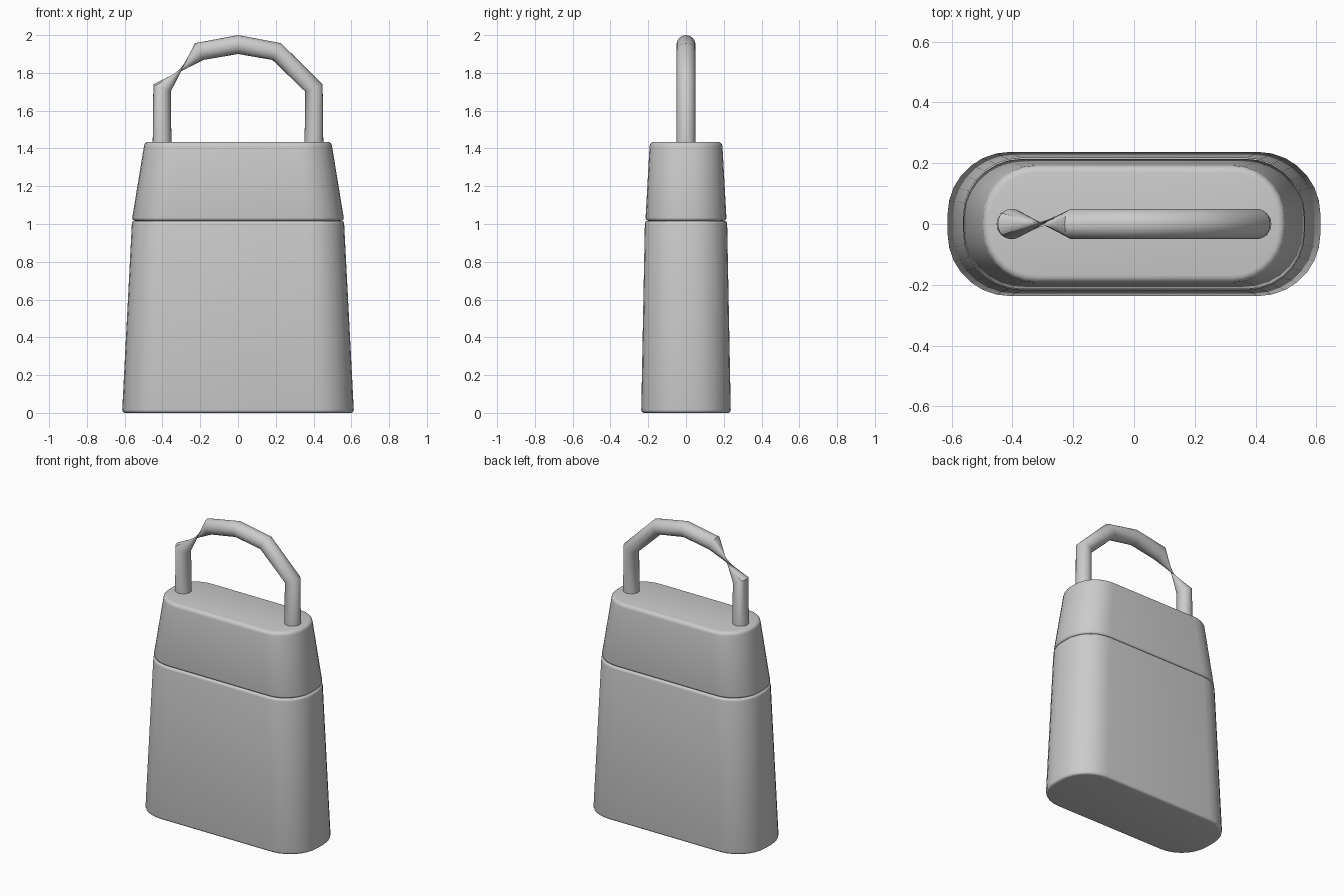
import bpy, bmesh, math
from mathutils import Vector

if "Cube" in bpy.data.objects:
    bpy.data.objects.remove(bpy.data.objects["Cube"])


def finish(name, bm, angle=40):
    bmesh.ops.recalc_face_normals(bm, faces=bm.faces)
    mesh = bpy.data.meshes.new(name)
    bm.to_mesh(mesh)
    bm.free()
    ob = bpy.data.objects.new(name, mesh)
    bpy.context.collection.objects.link(ob)
    bpy.ops.object.select_all(action='DESELECT')
    ob.select_set(True)
    bpy.context.view_layer.objects.active = ob
    bpy.ops.object.shade_smooth_by_angle(angle=math.radians(angle))
    return ob


def skin(bm, rings):
    for a, b in zip(rings, rings[1:]):
        n = len(a)
        for i in range(n):
            j = (i + 1) % n
            # triangles keep the twisted span well defined
            bm.faces.new((a[i], a[j], b[j]))
            bm.faces.new((a[i], b[j], b[i]))
    bm.faces.new(rings[0][::-1])
    bm.faces.new(rings[-1])


def outline(hx, hy, r, seg=7):
    pts = []
    for k, (sx, sy) in enumerate(((1, 1), (-1, 1), (-1, -1), (1, -1))):
        for i in range(seg + 1):
            a = math.pi / 2 * (k + i / seg)
            pts.append((sx * (hx - r) + r * math.cos(a),
                        sy * (hy - r) + r * math.sin(a)))
    return pts


def tapered_block(name, low, high, z0, z1, b0, b1, steps=4):
    # rounded block between two outlines, with rounded rims b0 and b1
    bm = bmesh.new()
    levels = []
    for i in range(steps + 1):
        a = math.pi / 2 * i / steps
        levels.append((low, b0 * (1 - math.sin(a)), z0 + b0 * (1 - math.cos(a))))
    for i in range(steps + 1):
        a = math.pi / 2 * i / steps
        levels.append((high, b1 * (1 - math.cos(a)), z1 - b1 * (1 - math.sin(a))))
    rings = [[bm.verts.new((x, y, z)) for x, y in outline(s[0] - d, s[1] - d, s[2] - d)]
             for s, d, z in levels]
    skin(bm, rings)
    return finish(name, bm)


# Lower body and lid
tapered_block("body", (0.613, 0.237, 0.205), (0.562, 0.218, 0.19), 0.0, 1.017, 0.016, 0.016)
tapered_block("lid", (0.56, 0.214, 0.19), (0.498, 0.193, 0.175), 1.017, 1.435, 0.016, 0.024)

# Handle: angular arch of round tube, with a half twist in the left span
path = [Vector((x, 0, z)) for x, z in
        ((-0.402, 1.40), (-0.402, 1.72), (-0.205, 1.913), (0, 1.95),
         (0.205, 1.913), (0.402, 1.72), (0.402, 1.40))]
radius, sides = 0.05, 24
bm = bmesh.new()
rings = []
for k, p in enumerate(path):
    t = Vector((0, 0, 0))
    if k > 0:
        t += (p - path[k - 1]).normalized()
    if k < len(path) - 1:
        t += (path[k + 1] - p).normalized()
    t.normalize()
    side = Vector((0, 1, 0))
    up = t.cross(side)
    flip = math.pi if k < 2 else 0
    rings.append([bm.verts.new(p + radius * (math.cos(a) * side + math.sin(a) * up))
                  for a in (2 * math.pi * i / sides + flip for i in range(sides))])
skin(bm, rings)
finish("handle", bm, 50)
